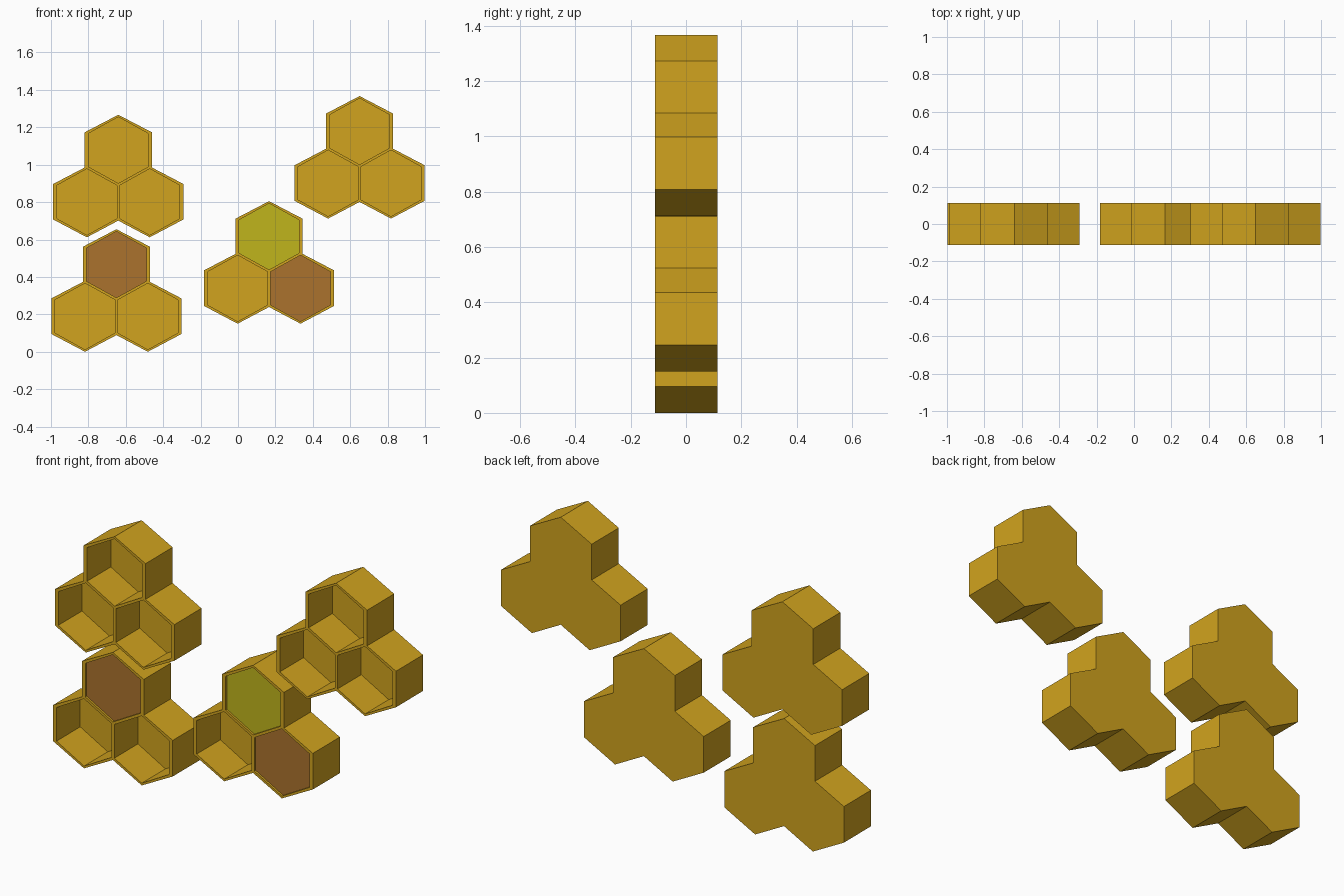
import bpy, bmesh

if "Cube" in bpy.data.objects:
    bpy.data.objects.remove(bpy.data.objects["Cube"])

FRONT, BACK = -0.112, 0.113      # overall depth
FLOOR, FILL = 0.085, -0.101      # cavity floor, honey surface
CELLS = {"top": (0, 0.466), "left": (-0.168, 0.189), "right": (0.168, 0.189)}


def material(name, rgb):
    m = bpy.data.materials.new(name)
    m.diffuse_color = (*rgb, 1)
    m.use_nodes = True
    m.node_tree.nodes["Principled BSDF"].inputs["Base Color"].default_value = m.diffuse_color
    return m


WAX = material("wax", (0.64, 0.37, 0.013))
BROWN = material("brown_honey", (0.41, 0.17, 0.027))
GREEN = material("green_honey", (0.53, 0.46, 0.012))


def prism(name, pts, y0, y1, mat):
    """Extrude an xz outline from y0 to y1."""
    bm = bmesh.new()
    face = bm.faces.new([bm.verts.new((x, y0, z)) for x, z in pts])
    ext = bmesh.ops.extrude_face_region(bm, geom=[face])
    for v in ext["geom"]:
        if isinstance(v, bmesh.types.BMVert):
            v.co.y = y1
    bmesh.ops.recalc_face_normals(bm, faces=bm.faces)
    me = bpy.data.meshes.new(name)
    bm.to_mesh(me)
    bm.free()
    me.materials.append(mat)
    ob = bpy.data.objects.new(name, me)
    bpy.context.collection.objects.link(ob)
    return ob


def hexagon(cx, cz, w=0.16, r=0.177):
    h = r / 2
    return [(cx + x, cz + z) for x, z in
            ((0, -r), (w, -h), (w, h), (0, r), (-w, h), (-w, -h))]


def cluster(name, cx, cz, fills):
    # outer outline of three merged hexagons, mirrored about its middle
    half = [(0.168, 0), (0.348, 0.095), (0.348, 0.285), (0.18, 0.373), (0.18, 0.561)]
    outline = [(0, 0.089)] + half + [(0, 0.655)] + [(-x, z) for x, z in reversed(half)]
    body = prism(name, [(cx + x, cz + z) for x, z in outline], FRONT, BACK, WAX)

    # hollow cells, some filled with honey
    cutters = []
    for cell, (x, z) in CELLS.items():
        pts = hexagon(cx + x, cz + z)
        cut = prism("cell_cutter", pts, FRONT - 0.1, FLOOR, WAX)
        cut.hide_render = True
        mod = body.modifiers.new("cell", "BOOLEAN")
        mod.operation, mod.solver, mod.object = "DIFFERENCE", "EXACT", cut
        cutters.append(cut)
        if cell in fills:
            prism(f"{name}_{cell}_honey", pts, FILL, FLOOR, fills[cell])

    # bake the cells and drop the cutters
    bpy.context.view_layer.update()
    deps = bpy.context.evaluated_depsgraph_get()
    mesh = bpy.data.meshes.new_from_object(body.evaluated_get(deps))
    body.modifiers.clear()
    body.data = mesh
    for cut in cutters:
        bpy.data.objects.remove(cut)


cluster("lower_left_comb", -0.65, 0.0, {"top": BROWN})
cluster("upper_left_comb", -0.64, 0.612, {})
cluster("lower_right_comb", 0.166, 0.15, {"top": GREEN, "right": BROWN})
cluster("upper_right_comb", 0.65, 0.712, {})
